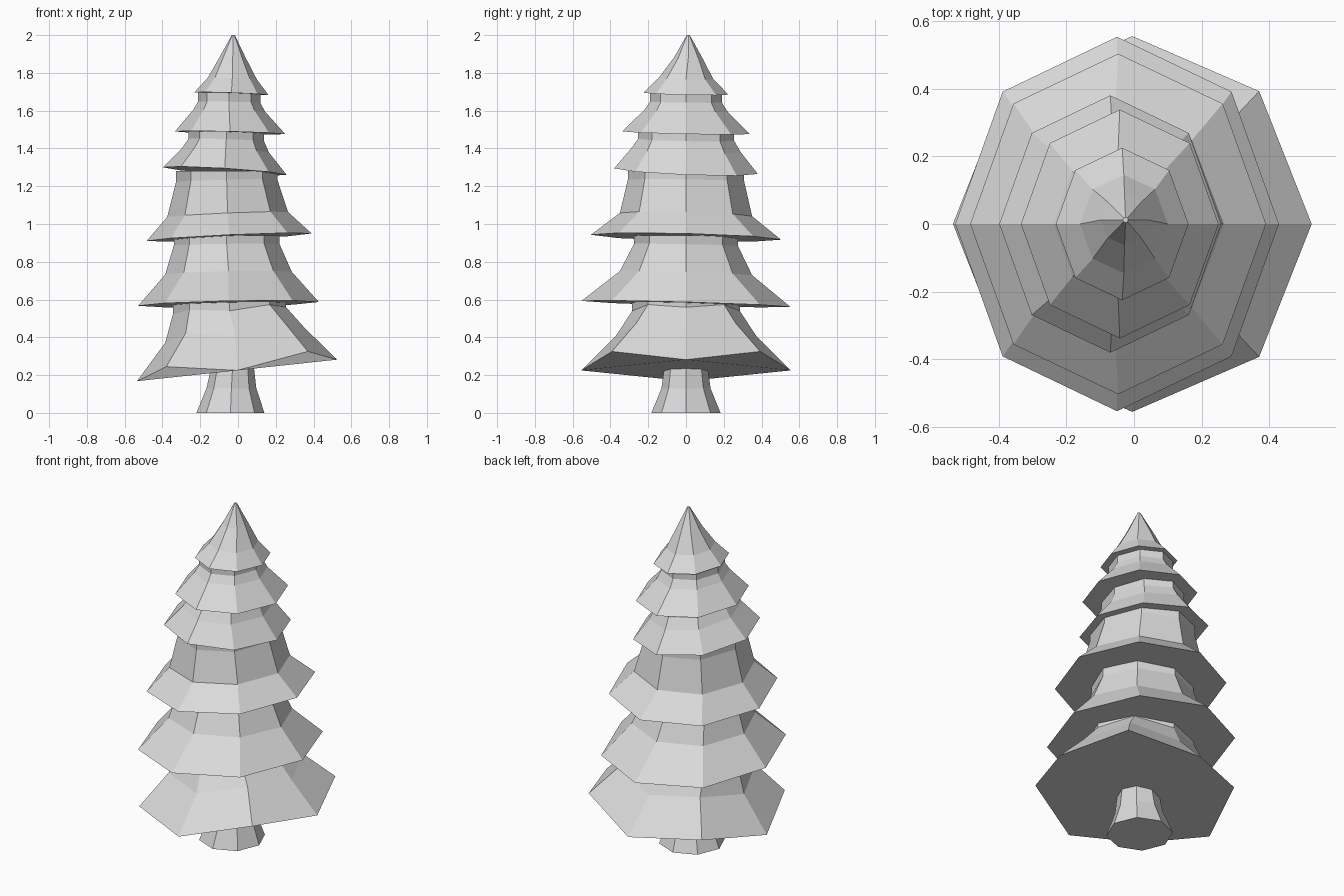
import bpy
import bmesh
from math import cos, sin, tau

SIDES = 8
NECK = 0.05

cube = bpy.data.objects.get("Cube")
if cube:
    bpy.data.objects.remove(cube, do_unlink=True)

# One plain colour for the whole tree
grey = bpy.data.materials.new("light_grey")
grey.use_nodes = True
grey.diffuse_color = (0.7, 0.7, 0.7, 1)
grey.node_tree.nodes["Principled BSDF"].inputs["Base Color"].default_value = (0.7, 0.7, 0.7, 1)


def loft(name, rings, tilt=(0, 0), zigzag=0):
    """Capped eight-sided loft. Each ring is (centre x, radius x, radius y, z).
    The tilt and zigzag act fully on the first ring and fade to none on the last."""
    bm = bmesh.new()
    loops = []
    for level, (cx, rx, ry, z) in enumerate(rings):
        fade = 1 - level / (len(rings) - 1)
        loop = []
        for i in range(SIDES):
            c, s = cos(tau * i / SIDES), sin(tau * i / SIDES)
            bump = zigzag if i % 2 else -zigzag
            height = z + fade * (tilt[0] * c + tilt[1] * s + bump)
            loop.append(bm.verts.new((cx + rx * c, ry * s, height)))
        loops.append(loop)
    for low, high in zip(loops, loops[1:]):
        for i in range(SIDES):
            j = (i + 1) % SIDES
            bm.faces.new((low[i], low[j], high[j], high[i]))
    bm.faces.new(loops[0][::-1])
    bm.faces.new(loops[-1])
    mesh = bpy.data.meshes.new(name)
    bm.to_mesh(mesh)
    bm.free()
    mesh.materials.append(grey)
    obj = bpy.data.objects.new(name, mesh)
    bpy.context.collection.objects.link(obj)
    return obj


def tier(name, rim, shoulder, top, tilt, zigzag=0):
    """Flared branch tier ending in a short upright neck."""
    neck = (*top[:3], top[3] - NECK)
    loft(name, [rim, shoulder, neck, top], tilt, zigzag)


# Flared trunk
loft("trunk", [(-0.04, 0.18, 0.183, 0), (-0.035, 0.132, 0.13, 0.13),
               (-0.027, 0.108, 0.11, 0.27)])

# Branch tiers from the ground up: rim, shoulder, top
tier("bottom_tier", (-0.005, 0.53, 0.555, 0.255), (-0.015, 0.37, 0.37, 0.43),
     (-0.045, 0.3, 0.285, 0.6), (0.057, 0), 0.03)
tier("second_tier", (-0.05, 0.478, 0.553, 0.577), (-0.05, 0.335, 0.35, 0.74),
     (-0.06, 0.28, 0.275, 0.94), (0.01, -0.016))
tier("third_tier", (-0.047, 0.437, 0.503, 0.93), (-0.055, 0.32, 0.35, 1.05),
     (-0.06, 0.268, 0.308, 1.28), (0.02, -0.013))
tier("fourth_tier", (-0.07, 0.328, 0.38, 1.28), (-0.065, 0.23, 0.29, 1.39),
     (-0.062, 0.2, 0.255, 1.495), (-0.02, -0.015))
tier("fifth_tier", (-0.042, 0.292, 0.338, 1.483), (-0.047, 0.19, 0.22, 1.6),
     (-0.047, 0.165, 0.19, 1.695), (-0.007, -0.007))
tip = loft("top_tier", [(-0.035, 0.196, 0.225, 1.69), (-0.03, 0.13, 0.145, 1.77),
                        (-0.028, 0.07, 0.075, 1.88), (-0.025, 0.008, 0.008, 2)],
           (-0.007, -0.005))

# Lean the tip slightly backward
for vert in tip.data.vertices:
    if vert.co.z > 1.8:
        vert.co.y += 0.012
